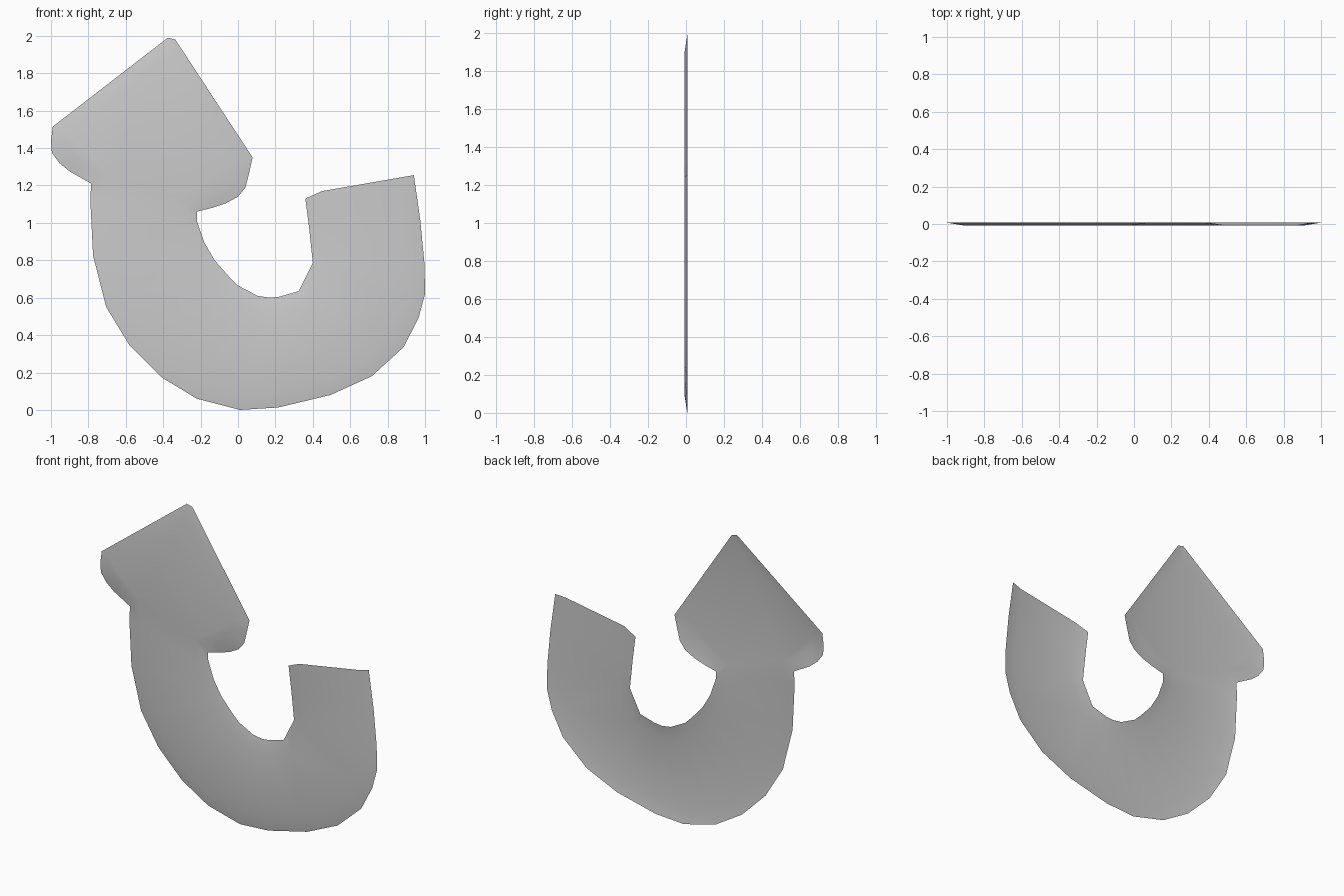
import bpy, bmesh
from mathutils import Vector

if "Cube" in bpy.data.objects:
    bpy.data.objects.remove(bpy.data.objects["Cube"])

FRONT, BACK, INSET = -0.007, 0.007, 0.085

# Outline (x, z): from the outer tail corner, round the bend, over the head, to the inner tail corner
outer_bend = [(.94, 1.255), (.975, 1.01), (.997, .78), (1.0, .62), (.965, .49), (.885, .335),
              (.715, .18), (.495, .08), (.215, .013), (.01, 0), (-.22, .06), (-.41, .175),
              (-.58, .345), (-.705, .55), (-.775, .825), (-.79, 1.125)]
head = [(-.785, 1.21), (-.9, 1.275), (-.955, 1.32), (-.995, 1.375), (-1, 1.435), (-.99, 1.515),
        (-.375, 1.99), (-.335, 1.98), (.078, 1.35), (.06, 1.27), (.04, 1.19), (0, 1.14),
        (-.065, 1.105), (-.14, 1.08), (-.22, 1.06)]
inner_bend = [(-.22, 1.01), (-.18, .895), (-.125, .8), (-.05, .715), (0, .665), (.105, .61),
              (.17, .6), (.22, .605), (.325, .635), (.4, .785), (.38, .975), (.36, 1.13)]
rim = [Vector(p) for p in outer_bend + head + inner_bend]
n = len(rim)


def inward(a, b):
    d = (b - a).normalized()
    return Vector((d.y, -d.x))


# Mitred inset of the outline; the tail end itself has no bevel
inset = [Vector((.87, 1.243))]
for i in range(1, n - 1):
    n1, n2 = inward(rim[i - 1], rim[i]), inward(rim[i], rim[i + 1])
    m = (n1 + n2).normalized()
    inset.append(rim[i] + m * INSET / max(m.dot(n1), 0.6))
inset.append(Vector((.45, 1.17)))

# Collapse inset edges that turned over at tight corners
for _ in range(3):
    for i in range(n - 1):
        if (inset[i + 1] - inset[i]).dot(rim[i + 1] - rim[i]) < 0:
            mid = (inset[i] + inset[i + 1]) / 2
            inset[i], inset[i + 1] = mid.copy(), mid.copy()

# Open shell: flat front face with a sloped border
bm = bmesh.new()
rv = [bm.verts.new((p.x, BACK, p.y)) for p in rim]
iv = [bm.verts.new((p.x, FRONT, p.y)) for p in inset]
for i in range(n - 1):
    bm.faces.new((rv[i + 1], rv[i], iv[i], iv[i + 1]))
bm.faces.new(iv[::-1])
bmesh.ops.remove_doubles(bm, verts=bm.verts, dist=0.0005)
bmesh.ops.triangulate(bm, faces=[f for f in bm.faces if len(f.verts) > 4])
for f in bm.faces:
    f.smooth = True

mesh = bpy.data.meshes.new("curved_arrow")
bm.to_mesh(mesh)
bm.free()
arrow = bpy.data.objects.new("curved_arrow", mesh)
bpy.context.collection.objects.link(arrow)
